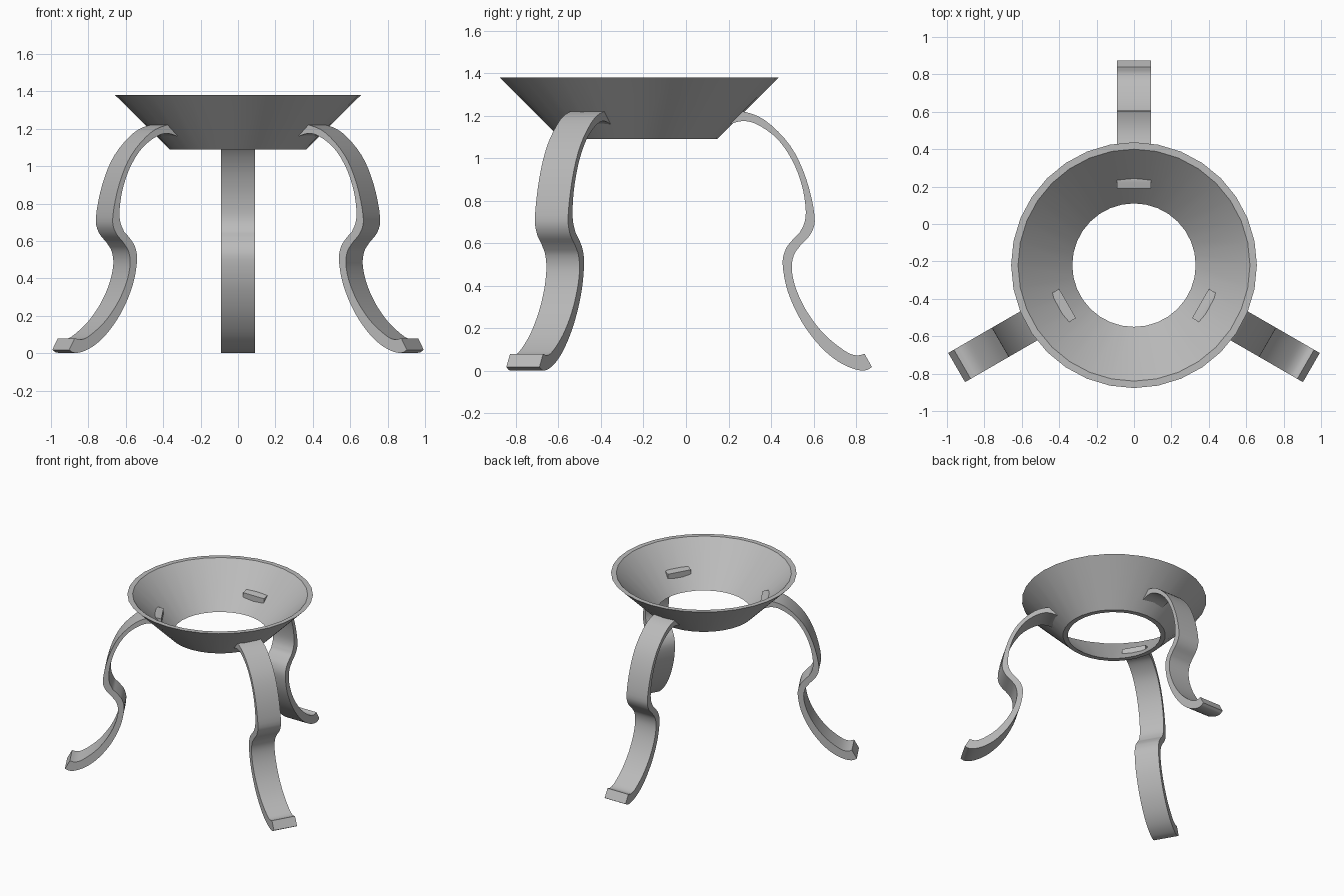
import bpy, bmesh, math
from mathutils import Vector, Matrix

cube = bpy.data.objects.get("Cube")
if cube:
    bpy.data.objects.remove(cube)

grey = bpy.data.materials.new("plain grey")
grey.use_nodes = True
grey.diffuse_color = (0.5, 0.5, 0.5, 1)
grey.node_tree.nodes["Principled BSDF"].inputs["Base Color"].default_value = (0.5, 0.5, 0.5, 1)

CENTRE = Vector((0, -0.22, 0))


def finish(bm, name):
    bmesh.ops.recalc_face_normals(bm, faces=bm.faces)
    mesh = bpy.data.meshes.new(name)
    bm.to_mesh(mesh)
    bm.free()
    mesh.materials.append(grey)
    ob = bpy.data.objects.new(name, mesh)
    bpy.context.collection.objects.link(ob)
    bpy.ops.object.select_all(action='DESELECT')
    ob.select_set(True)
    bpy.context.view_layer.objects.active = ob
    bpy.ops.object.shade_smooth_by_angle(angle=math.radians(30))
    return ob


def smooth_path(points, steps=4):
    """Catmull-Rom curve through the points."""
    p = [Vector(q) for q in points]
    p = [2 * p[0] - p[1]] + p + [2 * p[-1] - p[-2]]
    out = []
    for a, b, c, d in zip(p, p[1:], p[2:], p[3:]):
        for i in range(steps):
            t = i / steps
            out.append(0.5 * (2 * b + (c - a) * t + (2 * a - 5 * b + 4 * c - d) * t * t
                              + (3 * b - a - 3 * c + d) * t ** 3))
    return out + [p[-2]]


# Open funnel-shaped bowl, a closed wall section spun round the axis
SIDES = 32
bm = bmesh.new()
section = [(0.365, 1.09), (0.657, 1.38), (0.62, 1.38), (0.33, 1.09)]
rings = []
for i in range(SIDES):
    turn = Matrix.Rotation(math.tau * i / SIDES, 3, 'Z')
    rings.append([bm.verts.new(turn @ Vector((r, 0, z)) + CENTRE) for r, z in section])
for i in range(SIDES):
    a, b = rings[i], rings[(i + 1) % SIDES]
    for j in range(4):
        k = (j + 1) % 4
        bm.faces.new((a[j], b[j], b[k], a[k]))
finish(bm, "bowl")

# Leg side profile (y, z), outer edge down and inner edge back up
outer_upper = [(0.19, 1.215), (0.26, 1.222), (0.37, 1.18), (0.49, 1.06), (0.565, 0.905),
               (0.605, 0.73), (0.59, 0.65), (0.54, 0.592)]
outer_lower = [(0.54, 0.592), (0.508, 0.545), (0.498, 0.475), (0.52, 0.38), (0.573, 0.272),
               (0.653, 0.17), (0.746, 0.095), (0.80, 0.073), (0.84, 0.08)]
inner_lower = [(0.875, 0.018), (0.845, 0.003), (0.793, 0.008), (0.714, 0.045), (0.63, 0.117),
               (0.545, 0.23), (0.48, 0.37), (0.455, 0.5), (0.468, 0.57), (0.50, 0.615),
               (0.535, 0.65)]
inner_upper = [(0.535, 0.65), (0.558, 0.70), (0.563, 0.765), (0.545, 0.873), (0.50, 0.99),
               (0.427, 1.094), (0.333, 1.16), (0.263, 1.175), (0.19, 1.155)]
profile = (smooth_path(outer_upper) + smooth_path(outer_lower)[1:]
           + smooth_path(inner_lower) + smooth_path(inner_upper)[1:])

# Three curved legs around the bowl
HALF_WIDTH = 0.09
for name, angle in (("back_leg", 0), ("front_right_leg", 120), ("front_left_leg", 240)):
    turn = Matrix.Rotation(math.radians(angle), 3, 'Z')
    bm = bmesh.new()
    sides = [[bm.verts.new(turn @ (Vector((x, y, z)) - CENTRE) + CENTRE) for y, z in profile]
             for x in (-HALF_WIDTH, HALF_WIDTH)]
    bm.faces.new(sides[0])
    bm.faces.new(sides[1][::-1])
    for i in range(len(profile)):
        k = (i + 1) % len(profile)
        bm.faces.new((sides[0][i], sides[1][i], sides[1][k], sides[0][k]))
    finish(bm, name)
